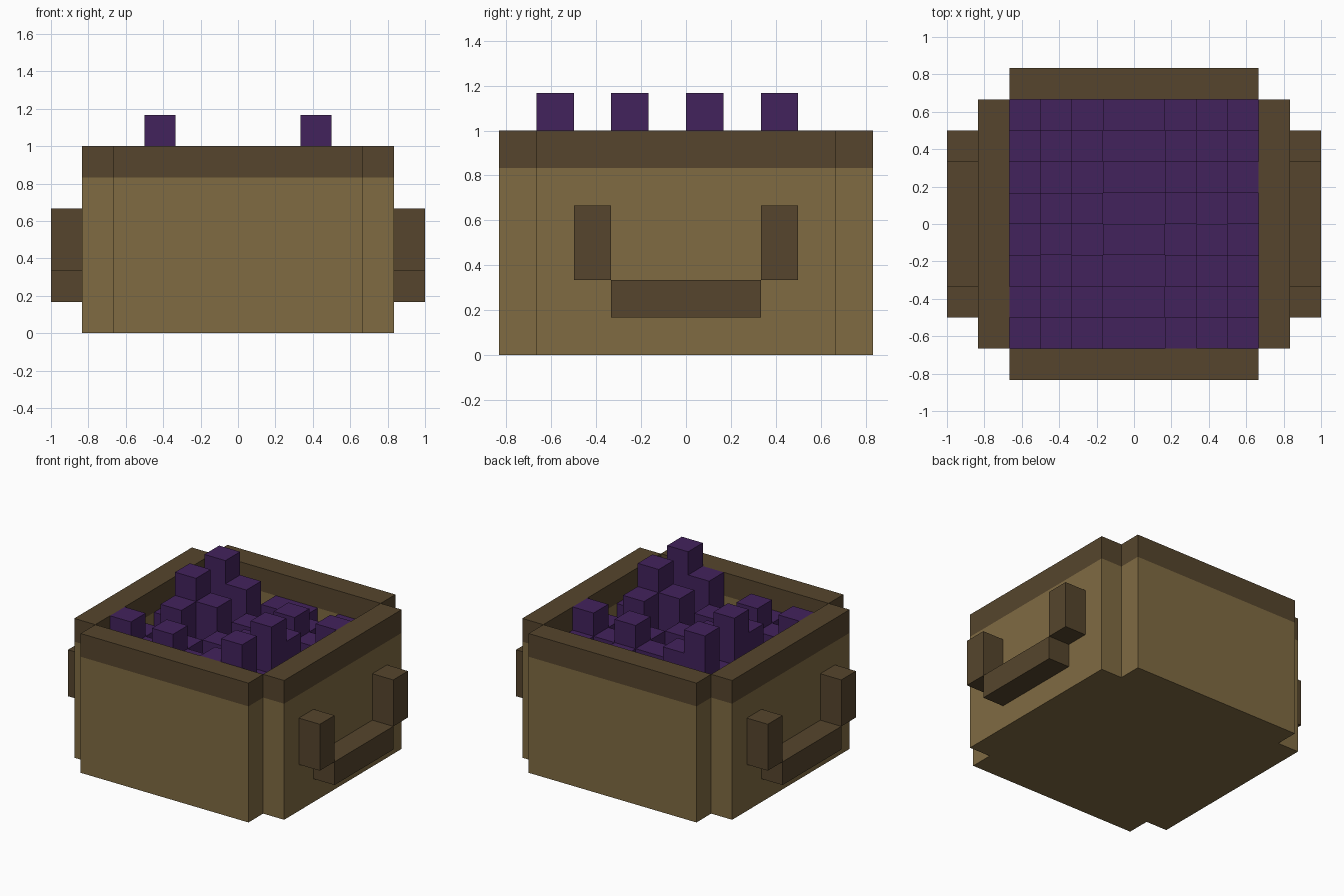
import bpy
import bmesh
from math import pi
from mathutils import Matrix, Vector

U = 1 / 6  # one block

cube = bpy.data.objects.get("Cube")
if cube:
    bpy.data.objects.remove(cube)


def material(name, color):
    m = bpy.data.materials.new(name)
    m.use_nodes = True
    m.diffuse_color = (*color, 1)
    bsdf = m.node_tree.nodes["Principled BSDF"]
    bsdf.inputs["Base Color"].default_value = (*color, 1)
    bsdf.inputs["Roughness"].default_value = 0.9
    return m


tan = material("tan wood", (0.216, 0.147, 0.055))
brown = material("dark wood", (0.093, 0.060, 0.026))
purple = material("purple berry", (0.055, 0.016, 0.107))


def finish(bm, name, mats):
    bmesh.ops.remove_doubles(bm, verts=bm.verts, dist=0.001)
    bmesh.ops.scale(bm, vec=(U, U, U), verts=bm.verts)
    mesh = bpy.data.meshes.new(name)
    bm.to_mesh(mesh)
    bm.free()
    for m in mats:
        mesh.materials.append(m)
    obj = bpy.data.objects.new(name, mesh)
    bpy.context.collection.objects.link(obj)


def face(bm, points, index=0):
    f = bm.faces.new([bm.verts.new(p) for p in points])
    f.material_index = index


def upright(bm, a, b, low, high, index=0):
    """Vertical panel from a to b, facing right of the direction a to b."""
    if high > low:
        face(bm, [(*a, low), (*b, low), (*b, high), (*a, high)], index)


# Basket: one wall outline, repeated around the four sides, with a dark rim
basket = bmesh.new()
outline = [(-4, -4), (-4, -5), (4, -5), (4, -4)]
for turn in range(4):
    rot = Matrix.Rotation(turn * pi / 2, 2)
    pts = [tuple(round(c) for c in rot @ Vector(p)) for p in outline]
    for k in range(4):
        a, b = pts[k], pts[(k + 1) % 4]
        upright(basket, a, b, 1 if k == 3 else 0, 5, 0)
        upright(basket, a, b, 5, 6, 1)
    face(basket, [(*p, 6) for p in pts], 1)
    face(basket, [(*p, 0) for p in reversed(pts)], 0)
square = [(-4, -4), (4, -4), (4, 4), (-4, 4)]
face(basket, [(*p, 1) for p in square])
face(basket, [(*p, 0) for p in reversed(square)])
finish(basket, "basket", [tan, brown])


# Handles: two posts and a lower bar on each side
def block(bm, low, high):
    size = [h - l for l, h in zip(low, high)]
    mid = [(h + l) / 2 for l, h in zip(low, high)]
    bmesh.ops.create_cube(bm, size=1, matrix=Matrix.Translation(mid) @ Matrix.Diagonal((*size, 1)))


for side, x in (("left", 5), ("right", -6)):
    for part, y0, y1, z0, z1 in (("front_post", -3, -2, 2, 4),
                                 ("back_post", 2, 3, 2, 4),
                                 ("bar", -2, 2, 1, 2)):
        bm = bmesh.new()
        block(bm, (x, y0, z0), (x + 1, y1, z1))
        finish(bm, f"{side}_handle_{part}", [brown])

# Berries: heaped blocks, the left-hand columns turned around for the others
peaks = {(-3, 0): 7, (-3, 2): 7, (-2, 0): 6, (-2, 2): 6,
         (-3, -1): 6, (-4, -3): 6, (-2, -3): 6}


def height(x, y):
    if not (-4 <= x < 4 and -4 <= y < 4):
        return 6
    if x >= 0:
        x, y = -1 - x, -2 - y
    return peaks.get((x, y), 5 if (x + y) % 2 == 0 else 4)


berries = bmesh.new()
for x in range(-4, 4):
    for y in range(-4, 4):
        h = height(x, y)
        corners = [(x, y), (x + 1, y), (x + 1, y + 1), (x, y + 1)]
        face(berries, [(*c, h) for c in corners])
        for k, (dx, dy) in enumerate(((0, -1), (1, 0), (0, 1), (-1, 0))):
            upright(berries, corners[k], corners[(k + 1) % 4], height(x + dx, y + dy), h)
finish(berries, "berries", [purple])
